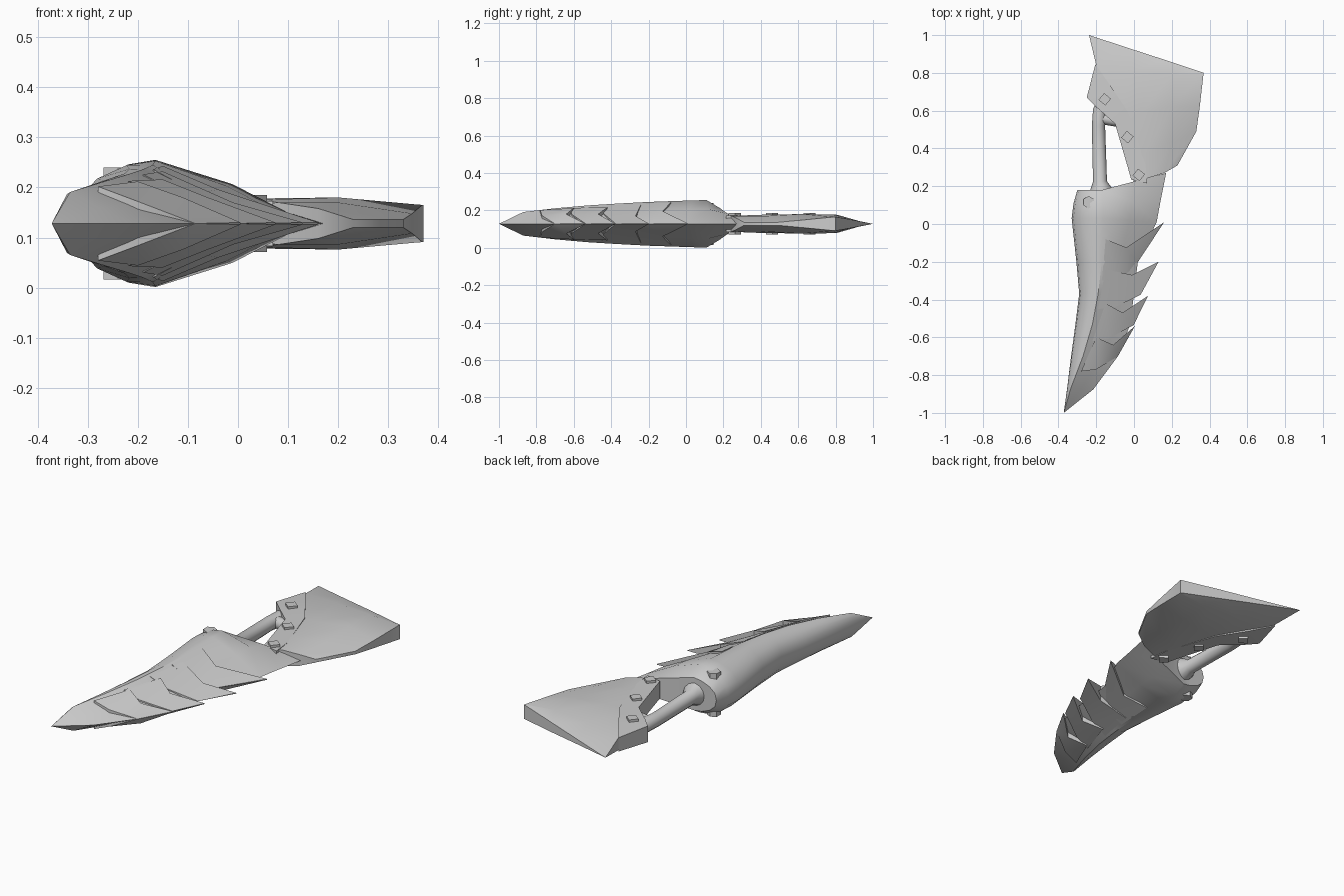
import bpy, bmesh, math
from mathutils import Vector

if "Cube" in bpy.data.objects:
    bpy.data.objects.remove(bpy.data.objects["Cube"])

Z0 = 0.128  # mirror plane height

metal = bpy.data.materials.new("light_grey")
metal.diffuse_color = (0.6, 0.6, 0.6, 1)
metal.use_nodes = True
metal.node_tree.nodes["Principled BSDF"].inputs["Base Color"].default_value = metal.diffuse_color


def finish(name, bm, angle=30):
    bmesh.ops.remove_doubles(bm, verts=bm.verts, dist=0.0005)
    bmesh.ops.recalc_face_normals(bm, faces=bm.faces)
    me = bpy.data.meshes.new(name)
    bm.to_mesh(me)
    bm.free()
    me.materials.append(metal)
    ob = bpy.data.objects.new(name, me)
    bpy.context.collection.objects.link(ob)
    bpy.ops.object.select_all(action='DESELECT')
    ob.select_set(True)
    bpy.context.view_layer.objects.active = ob
    bpy.ops.object.shade_smooth_by_angle(angle=math.radians(angle))
    return ob


def shell(name, rows, angle=30):
    """Grid of (x, y, half thickness) mirrored above and below the mid plane."""
    bm = bmesh.new()
    g = {s: [[bm.verts.new((x, y, Z0 + s * h)) for x, y, h in r] for r in rows] for s in (1, -1)}
    n, m = len(rows), len(rows[0])
    for s in (1, -1):
        for i in range(n - 1):
            for j in range(m - 1):
                bm.faces.new((g[s][i][j], g[s][i][j + 1], g[s][i + 1][j + 1], g[s][i + 1][j]))
    rim = [(0, j) for j in range(m)] + [(i, m - 1) for i in range(1, n)]
    rim += [(n - 1, j) for j in range(m - 2, -1, -1)] + [(i, 0) for i in range(n - 2, 0, -1)]
    for (a, b), (c, d) in zip(rim, rim[1:] + rim[:1]):
        bm.faces.new((g[1][a][b], g[1][c][d], g[-1][c][d], g[-1][a][b]))
    return finish(name, bm, angle)


def tube(name, path, sides=12):
    """Tube along (x, y, radius) points in the mid plane."""
    bm = bmesh.new()
    rings = []
    for i, (x, y, r) in enumerate(path):
        a, b = path[max(i - 1, 0)], path[min(i + 1, len(path) - 1)]
        side = Vector((b[1] - a[1], a[0] - b[0], 0)).normalized()
        ring = []
        for k in range(sides):
            t = 2 * math.pi * k / sides
            ring.append(bm.verts.new(Vector((x, y, Z0)) + side * r * math.cos(t) + Vector((0, 0, r * math.sin(t)))))
        rings.append(ring)
    for p, q in zip(rings, rings[1:]):
        for k in range(sides):
            bm.faces.new((p[k], p[(k + 1) % sides], q[(k + 1) % sides], q[k]))
    bm.faces.new(rings[0])
    bm.faces.new(rings[-1])
    return finish(name, bm, 40)


def bolt(name, x, y, h, r, sides, turn=0.0):
    """Prism passing through the part, with a head on both faces."""
    bm = bmesh.new()
    loops = [[bm.verts.new((x + r * math.cos(turn + 2 * math.pi * k / sides),
                            y + r * math.sin(turn + 2 * math.pi * k / sides), Z0 + s * h))
              for k in range(sides)] for s in (-1, 1)]
    for k in range(sides):
        q = (k + 1) % sides
        bm.faces.new((loops[0][k], loops[0][q], loops[1][q], loops[1][k]))
    bm.faces.new(loops[0])
    bm.faces.new(loops[1])
    finish(name, bm)


# Lower blade: rounded spine on the left, ridge, sharp edge on the right
# y, spine x, ridge x, ridge half thickness, edge x, edge y, bulge
stations = [
    (0.18, -0.30, -0.17, 0.085, 0.17, 0.27, 0.62),
    (0.11, -0.32, -0.165, 0.127, 0.142, 0.13, 0.62),
    (0.03, -0.33, -0.165, 0.125, 0.12, 0.01, 0.60),
    (-0.20, -0.305, -0.17, 0.117, 0.02, -0.20, 0.52),
    (-0.37, -0.29, -0.19, 0.108, 0.0, -0.37, 0.5),
    (-0.53, -0.31, -0.22, 0.098, -0.02, -0.53, 0.5),
    (-0.70, -0.333, -0.27, 0.083, -0.085, -0.70, 0.5),
    (-0.87, -0.354, -0.335, 0.063, -0.215, -0.875, 0.5),
    (-1.0, -0.372, -0.372, 0.0, -0.372, -1.0, 0.5)]
rows = []
for y, xl, xr, h, xe, ye, k in stations:
    w = xr - xl
    rows.append([(xl, y, 0), (xl + 0.06 * w, y, 0.4 * h), (xl + 0.3 * w, y, 0.72 * h),
                 (xl + 0.65 * w, y, 0.93 * h), (xr, y, h),
                 ((xr + xe) / 2, (y + ye) / 2, k * h), (xe, ye, 0)])
shell("lower_blade", rows, 35)

# Overlapping barbs: back row (ridge, middle, tip) and front row
barbs = [
    ([(-0.15, -0.08, 0.115), (-0.04, -0.125, 0.068), (0.16, 0.01, 0.002)],
     [(-0.17, -0.30, 0.108), (-0.08, -0.30, 0.060), (0.015, -0.21, 0)]),
    ([(-0.15, -0.24, 0.104), (-0.01, -0.27, 0.042), (0.13, -0.20, 0.002)],
     [(-0.19, -0.45, 0.098), (-0.10, -0.44, 0.054), (0.035, -0.375, 0)]),
    ([(-0.15, -0.42, 0.088), (-0.06, -0.47, 0.052), (0.075, -0.38, 0.002)],
     [(-0.22, -0.62, 0.085), (-0.14, -0.61, 0.050), (-0.002, -0.535, 0)]),
    ([(-0.20, -0.60, 0.084), (-0.11, -0.64, 0.052), (0.005, -0.54, 0.002)],
     [(-0.28, -0.78, 0.074), (-0.20, -0.77, 0.044), (-0.085, -0.70, 0)])]
for i, (back, front) in enumerate(barbs):
    shell(f"barb_{i + 1}", [back, front], 25)

# Upper fin: thin broad head with a slanted rear edge
shell("upper_fin", [
    [(0.00, 0.22, 0.034), (0.08, 0.245, 0.042), (0.16, 0.27, 0.03), (0.23, 0.31, 0.008)],
    [(-0.04, 0.35, 0.036), (0.06, 0.38, 0.048), (0.20, 0.43, 0.042), (0.33, 0.49, 0.008)],
    [(-0.09, 0.55, 0.036), (0.04, 0.59, 0.050), (0.20, 0.62, 0.052), (0.348, 0.62, 0.02)],
    [(-0.20, 0.84, 0.032), (0.00, 0.81, 0.048), (0.20, 0.79, 0.050), (0.368, 0.795, 0.037)],
    [(-0.238, 1.0, 0), (-0.04, 0.935, 0.012), (0.16, 0.87, 0.025), (0.37, 0.80, 0.037)]], 35)

# Mounting strip along the inner edge of the fin
shell("mounting_strip", [
    [(-0.015, 0.235, 0.045), (0.07, 0.215, 0.045)],
    [(-0.03, 0.29, 0.045), (0.06, 0.32, 0.045)],
    [(-0.10, 0.53, 0.045), (-0.03, 0.59, 0.047)],
    [(-0.20, 0.62, 0.045), (-0.08, 0.665, 0.046)],
    [(-0.25, 0.67, 0.042), (-0.12, 0.725, 0.045)],
    [(-0.205, 0.845, 0.036), (-0.20, 0.84, 0.036)]])

# Connecting rod with flared ends and a short elbow into the strip
tube("connecting_rod", [(-0.17, 0.12, 0.075), (-0.175, 0.19, 0.055), (-0.18, 0.225, 0.037),
                        (-0.188, 0.52, 0.035), (-0.18, 0.60, 0.038), (-0.15, 0.66, 0.038)])
tube("rod_elbow", [(-0.18, 0.56, 0.03), (-0.09, 0.545, 0.03)])

# Fasteners
for i, (x, y) in enumerate([(-0.155, 0.66), (-0.035, 0.46), (0.025, 0.26)]):
    bolt(f"strip_bolt_{i + 1}", x, y, 0.057, 0.033, 4, 0.1)
bolt("pivot_bolt", -0.24, 0.115, 0.112, 0.033, 6, math.pi / 6)
